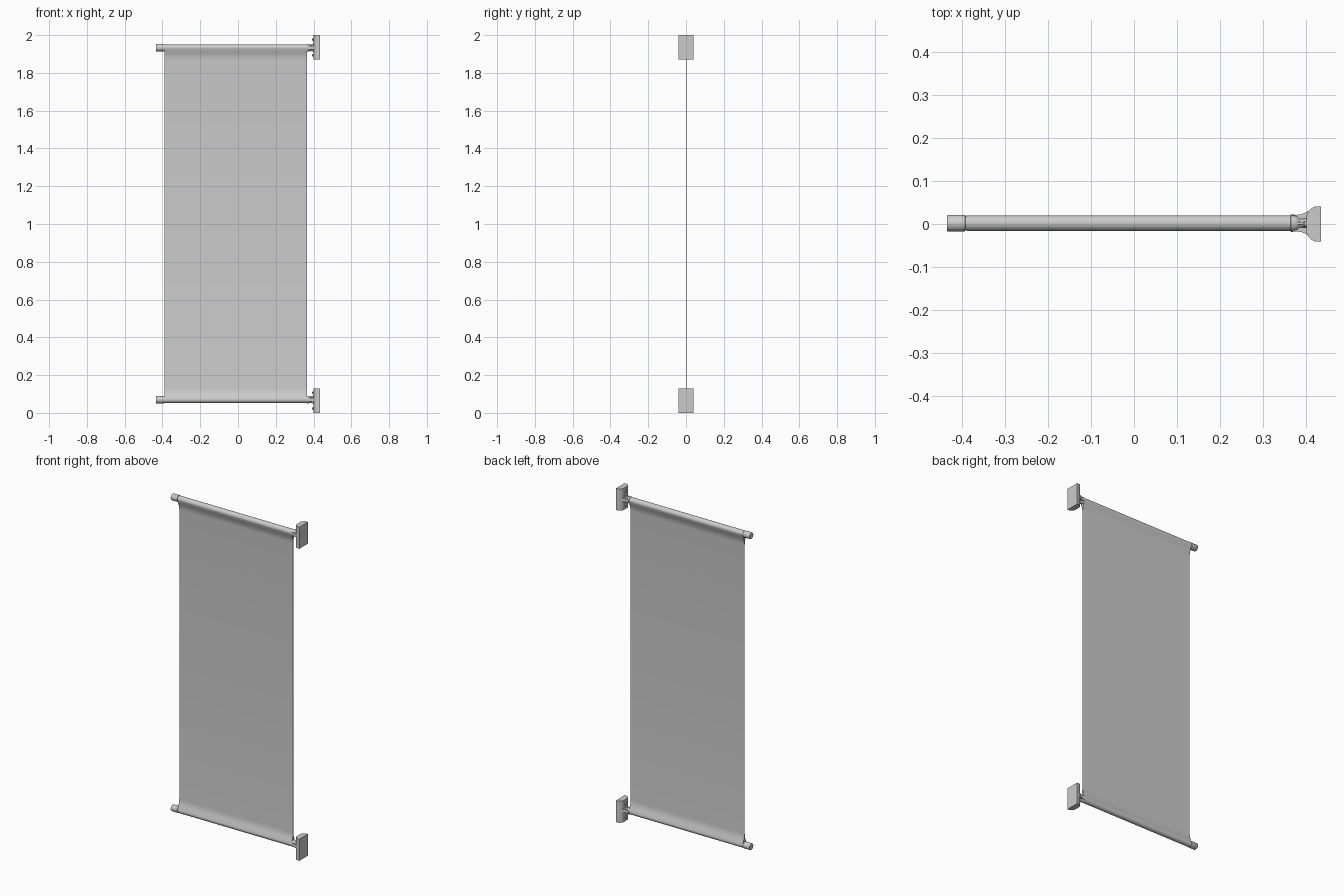
import bpy, bmesh, math
from mathutils import Vector

if "Cube" in bpy.data.objects:
    bpy.data.objects.remove(bpy.data.objects["Cube"])


def finish(bm, name, angle=35):
    bmesh.ops.recalc_face_normals(bm, faces=bm.faces)
    me = bpy.data.meshes.new(name)
    bm.to_mesh(me)
    bm.free()
    ob = bpy.data.objects.new(name, me)
    bpy.context.collection.objects.link(ob)
    bpy.ops.object.select_all(action='DESELECT')
    ob.select_set(True)
    bpy.context.view_layer.objects.active = ob
    bpy.ops.object.shade_smooth_by_angle(angle=math.radians(angle))
    return ob


def prism(name, pts, offset):
    """Extrude a closed polygon of 3D points along an offset."""
    bm = bmesh.new()
    face = bm.faces.new([bm.verts.new(p) for p in pts])
    ext = bmesh.ops.extrude_face_region(bm, geom=[face], use_keep_orig=True)
    bmesh.ops.translate(bm, vec=Vector(offset),
                        verts=[v for v in ext['geom'] if isinstance(v, bmesh.types.BMVert)])
    return finish(bm, name)


def lathe(name, profile, y, z, n=32):
    """Revolve (x, radius) pairs around an x-parallel axis."""
    bm = bmesh.new()
    rings = [[bm.verts.new((x, y + r * math.cos(math.tau * i / n), z + r * math.sin(math.tau * i / n)))
              for i in range(n)] for x, r in profile]
    for a, b in zip(rings, rings[1:]):
        for i in range(n):
            j = (i + 1) % n
            bm.faces.new((a[i], a[j], b[j], b[i]))
    bm.faces.new(rings[0])
    bm.faces.new(rings[-1])
    return finish(bm, name)


Y = 0.002              # pole axis sits slightly behind centre
TOP, LOW = 1.933, 0.07  # pole heights

# Banner cloth: thin sheet whose ends swell into sleeves around both poles
R = 0.018
half = [(R * math.cos(math.radians(a)), R * math.sin(math.radians(a))) for a in range(90, -21, -10)]
half += [(0.0135, -0.017), (0.009, -0.028), (0.005, -0.040), (0.0025, -0.052), (0.0012, -0.066)]
side = [(y, TOP + z) for y, z in half] + [(y, LOW - z) for y, z in reversed(half)]
loop = side + [(-y, z) for y, z in reversed(side[1:-1])]
prism("banner_cloth", [(-0.39, Y + y, z) for y, z in loop], (0.755, 0, 0))

# Half plan of the wall bracket: flat back, bulging front
plan = [(0.435, 0.041), (0.418, 0.040), (0.412, 0.036), (0.407, 0.031), (0.403, 0.025), (0.401, 0.019)]
plan += [(x, -y) for x, y in reversed(plan)]

# Concave web between collar and bracket (x, distance from axis)
web = [(0.366, 0.010), (0.366, 0.019), (0.380, 0.0195), (0.390, 0.021),
       (0.398, 0.024), (0.406, 0.029), (0.410, 0.010)]

for label, z, base in (("upper", TOP, 1.87), ("lower", LOW, 0.0)):
    mid = base + 0.065
    prism(label + "_wall_bracket", [(x, y, base) for x, y in plan], (0, 0, 0.13))
    lathe(label + "_pole", [(-0.43, 0.0165), (0.38, 0.0165)], Y, z)
    lathe(label + "_pole_cap", [(-0.435, 0.0178), (-0.433, 0.0192), (-0.393, 0.0192), (-0.392, 0.018)], Y, z)
    # Socket: collar and thinner neck running into the bracket
    lathe(label + "_socket", [(0.364, 0.0185), (0.365, 0.0205), (0.374, 0.0195), (0.379, 0.0185),
                              (0.384, 0.014), (0.392, 0.011), (0.41, 0.011)], Y, z)
    for s, word in ((1, "a"), (-1, "b")):
        # Side webs flare into the bracket, upright webs stiffen the neck
        prism(f"{label}_side_web_{word}", [(x, Y + s * r, z - 0.010) for x, r in web], (0, 0, 0.020))
        prism(f"{label}_upright_web_{word}",
              [(x, Y - 0.003, z + s * r * 0.9) for x, r in web], (0, 0.006, 0))
        # Fixing bolts with domed heads
        lathe(f"{label}_bolt_{word}", [(0.393, 0.003), (0.394, 0.006), (0.396, 0.0075), (0.405, 0.0075)],
              0, mid + s * 0.042, 16)
